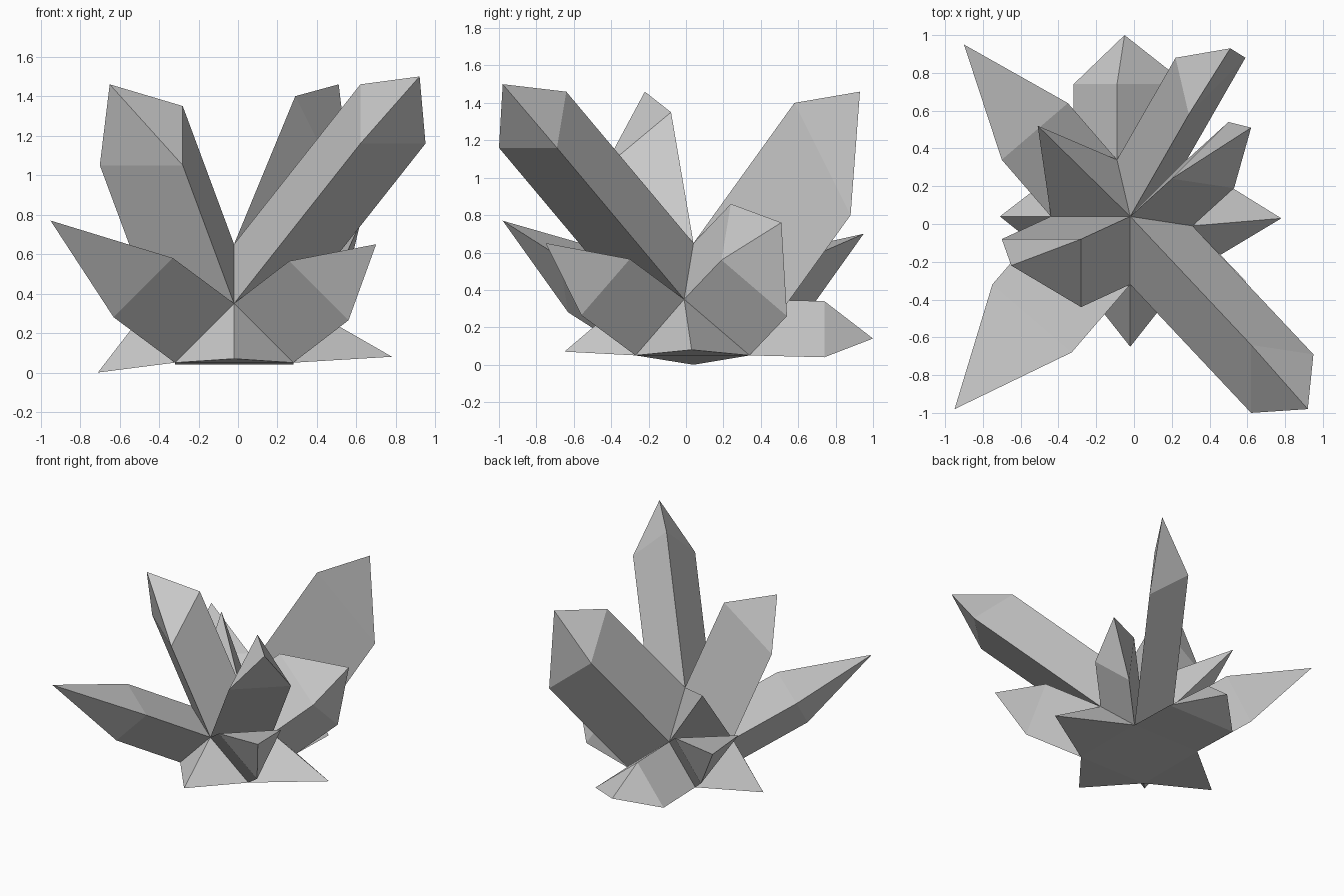
import bpy, bmesh
from mathutils import Vector

if "Cube" in bpy.data.objects:
    bpy.data.objects.remove(bpy.data.objects["Cube"])

# Hub: apex, four shoulder corners, four floor corners
hub = {
    "top": (-0.02, 0.04, 0.65),
    "front": (-0.02, -0.32, 0.35), "right": (0.31, -0.01, 0.35),
    "back": (-0.09, 0.34, 0.35), "left": (-0.44, 0.04, 0.35),
    "fl": (-0.32, -0.27, 0.05), "fr": (0.28, -0.27, 0.05),
    "br": (0.28, 0.34, 0.05), "bl": (-0.32, 0.34, 0.05),
}

# Crystals: hub face, shaft direction (None = plain spike), tip
crystals = [
    # tall upper crystals
    ("top front right", (0.64, -0.68, 0.81), (0.92, -0.98, 1.50)),
    ("top br back", (0.31, 0.54, 0.75), (0.51, 0.93, 1.46)),
    ("top left front", (-0.26, -0.12, 0.70), (-0.65, -0.22, 1.46)),
    ("top right br", (0.22, 0.20, 0.21), (0.62, 0.51, 0.76)),
    ("top back left", None, (-0.51, 0.52, 0.90)),
    # slanted corner crystals
    ("front fr right", (0.28, -0.29, 0.215), (0.70, -0.75, 0.65)),
    ("front left fl", (-0.31, -0.36, 0.23), (-0.95, -0.98, 0.77)),
    ("left back bl", (-0.26, 0.30, 0.215), (-0.90, 0.95, 0.70)),
    # low crystals lying near the floor
    ("front fl fr", None, (-0.02, -0.65, 0.07)),
    ("right fr br", None, (0.78, 0.03, 0.08)),
    ("left bl fl", None, (-0.71, 0.04, 0.0)),
    ("back br bl", (0.0, 0.40, -0.01), (-0.05, 1.0, 0.14)),
]

bm = bmesh.new()
v = {name: bm.verts.new(co) for name, co in hub.items()}
bm.faces.new([v[n] for n in ("fl", "bl", "br", "fr")])  # flat underside
faces = [bm.faces.new([v[n] for n in names.split()]) for names, _, _ in crystals]

# Push each hub face out into a shaft, then raise its end to a point
for face, (_, shaft, tip) in zip(faces, crystals):
    if shaft:
        face = bmesh.ops.extrude_discrete_faces(bm, faces=[face])["faces"][0]
        bmesh.ops.translate(bm, verts=face.verts[:], vec=Vector(shaft))
    point = bmesh.ops.poke(bm, faces=[face])["verts"][0]
    point.co = tip

bmesh.ops.recalc_face_normals(bm, faces=bm.faces[:])
mesh = bpy.data.meshes.new("crystal_cluster")
bm.to_mesh(mesh)
bm.free()
bpy.context.collection.objects.link(bpy.data.objects.new("crystal_cluster", mesh))
